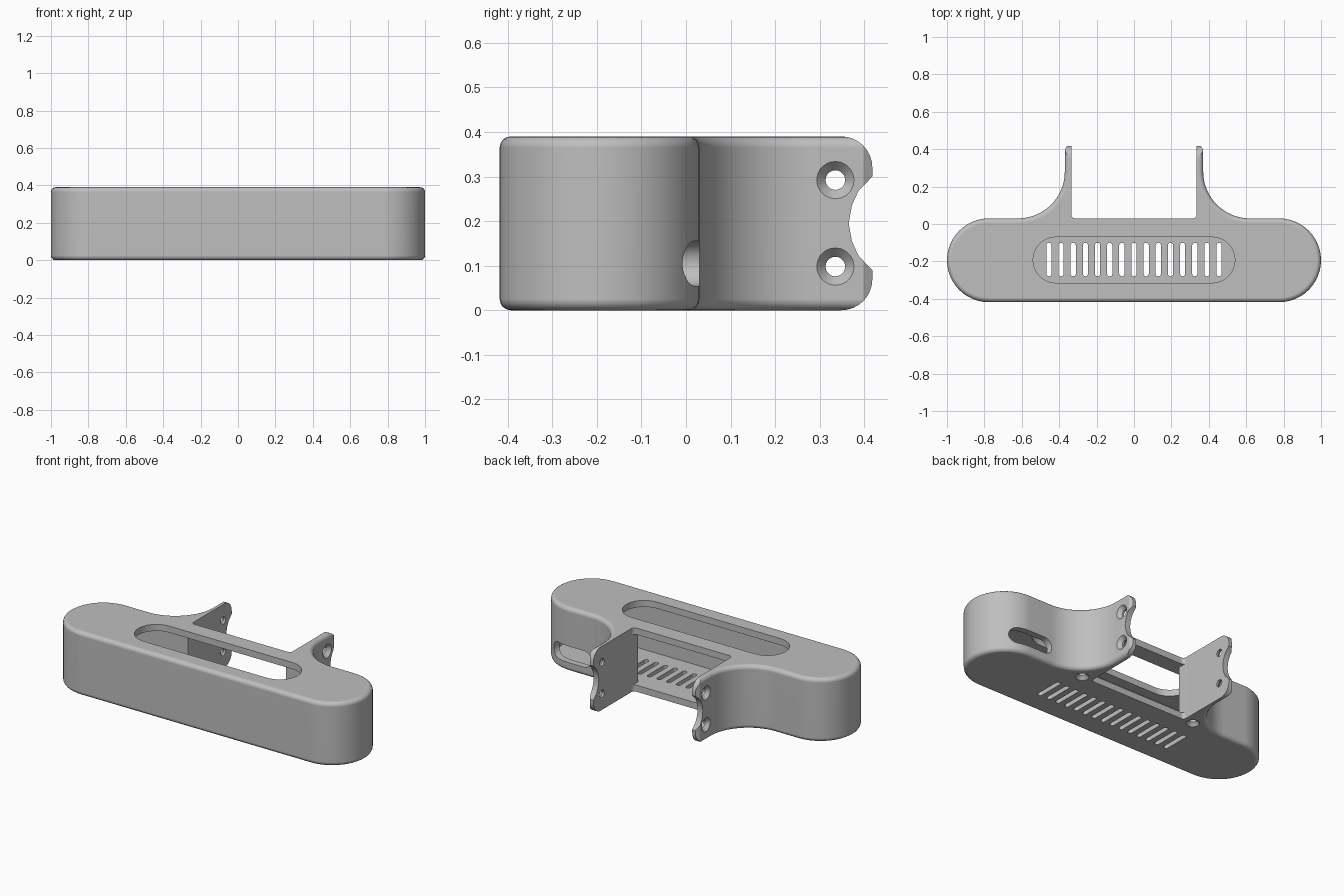
import bpy, bmesh, math
from mathutils import Matrix, Vector

old = bpy.data.objects.get("Cube")
if old:
    bpy.data.objects.remove(old, do_unlink=True)

TOP, WALL = 0.39, 0.04
CX, CY, R = 0.776, -0.194, 0.224      # rounded ends of the body
EAR_IN, EAR_OUT = 0.335, 0.37         # faces of the mounting ears

grey = bpy.data.materials.new("plastic_grey")
grey.use_nodes = True
grey.diffuse_color = (0.52, 0.52, 0.52, 1)
grey.node_tree.nodes["Principled BSDF"].inputs["Base Color"].default_value = grey.diffuse_color


def arc(cx, cy, r, a0, a1, n=12):
    angles = [math.radians(a0 + (a1 - a0) * i / n) for i in range(n + 1)]
    return [(cx + r * math.cos(a), cy + r * math.sin(a)) for a in angles]


def stadium(x0, x1, y0, y1, n=12):
    """Rounded slot outline, round along its shorter side."""
    cx, cy = (x0 + x1) / 2, (y0 + y1) / 2
    if x1 - x0 > y1 - y0:
        r = (y1 - y0) / 2
        return arc(x1 - r, cy, r, -90, 90, n) + arc(x0 + r, cy, r, 90, 270, n)
    r = (x1 - x0) / 2
    return arc(cx, y1 - r, r, 0, 180, n) + arc(cx, y0 + r, r, 180, 360, n)


def mirrored(half):
    return half + [(-x, y) for x, y in reversed(half)]


def prism(bm, pts, axis, lo, hi):
    """Extrude a 2D outline along the x, y or z axis."""
    place = {"x": lambda a, b: (lo, a, b), "y": lambda a, b: (a, lo, b),
             "z": lambda a, b: (a, b, lo)}[axis]
    face = bm.faces.new([bm.verts.new(place(*p)) for p in pts])
    ext = bmesh.ops.extrude_face_region(bm, geom=[face])["geom"]
    step = Vector([(hi - lo) * (axis == k) for k in "xyz"])
    bmesh.ops.translate(bm, vec=step, verts=[v for v in ext if isinstance(v, bmesh.types.BMVert)])


def cone(bm, start, end, r0, r1):
    start, end = Vector(start), Vector(end)
    d = end - start
    turn = d.to_track_quat("Z", "Y").to_matrix().to_4x4()
    bmesh.ops.create_cone(bm, cap_ends=True, segments=20, radius1=r0, radius2=r1, depth=d.length,
                          matrix=Matrix.Translation((start + end) / 2) @ turn)


def make(name, bm):
    bmesh.ops.recalc_face_normals(bm, faces=bm.faces[:])
    mesh = bpy.data.meshes.new(name)
    bm.to_mesh(mesh)
    bm.free()
    mesh.materials.append(grey)
    ob = bpy.data.objects.new(name, mesh)
    bpy.context.scene.collection.objects.link(ob)
    return ob


def cut(target, bm):
    cutter = make("cutter", bm)
    cutter.hide_render = True
    mod = target.modifiers.new("cut", "BOOLEAN")
    mod.operation, mod.solver, mod.object = "DIFFERENCE", "EXACT", cutter
    bpy.context.view_layer.objects.active = target
    bpy.ops.object.modifier_apply(modifier=mod.name)
    bpy.data.objects.remove(cutter, do_unlink=True)


# Housing: long rounded body flowing into two ears, outer rims softened
half = arc(CX, CY, R, -90, 90, 24) + arc(0.62, 0.28, 0.25, 270, 180, 16)
half += [(EAR_OUT, 0.46), (EAR_IN, 0.46)] + arc(0.315, 0.05, 0.02, 0, -90, 4)
bm = bmesh.new()
prism(bm, mirrored(half), "z", 0, TOP)


def is_outer_rim(e):
    a, b = (v.co for v in e.verts)
    inner = all(abs(p.x) < 0.34 and p.y > 0 for p in (a, b))
    tip = a.y > 0.45 and b.y > 0.45
    return abs(a.z - b.z) < 1e-5 and not inner and not tip


bmesh.ops.bevel(bm, geom=[e for e in bm.edges if is_outer_rim(e)], offset=0.025,
                offset_type="OFFSET", segments=4, profile=0.5, affect="EDGES")
housing = make("housing", bm)

# Hollow inside with the wide rear window
bm = bmesh.new()
neck = [(EAR_IN - 0.002, CY + R - WALL), (EAR_IN - 0.002, 0.1)]
prism(bm, mirrored(arc(CX, CY, R - WALL, -90, 90, 20) + neck), "z", WALL, TOP - WALL)
cut(housing, bm)

# Top opening
bm = bmesh.new()
prism(bm, stadium(-0.54, 0.54, -0.315, -0.07), "z", TOP - 0.1, TOP + 0.1)
cut(housing, bm)

# Row of floor vents
bm = bmesh.new()
for i in range(-7, 8):
    x = i * 0.065
    prism(bm, stadium(x - 0.014, x + 0.014, -0.28, -0.1, 6), "z", -0.1, 0.1)
cut(housing, bm)

# Cable slot on one side of the back
bm = bmesh.new()
prism(bm, stadium(0.62, 0.9, 0.055, 0.155), "y", -0.1, 0.1)
cut(housing, bm)

# Ear ends: rounded corners and a scooped notch
bm = bmesh.new()
upper = arc(0.348, TOP - 0.07, 0.07, 90, 0, 8) + [(0.418, 0.3), (0.387, 0.268), (0.372, 0.235)]
lower = [(y, TOP - z) for y, z in reversed(upper)]
prism(bm, [(0.348, 0.5)] + upper + [(0.365, TOP / 2)] + lower
      + [(0.348, -0.1), (0.5, -0.1), (0.5, 0.5)], "x", -0.5, 0.5)
cut(housing, bm)

# Softened outer corner of each ear tip
bm = bmesh.new()
for s in (-1, 1):
    prism(bm, [(s * 0.372, 0.395), (s * 0.4, 0.44), (s * 0.348, 0.43)], "z", -0.1, 0.5)
cut(housing, bm)

# Countersunk screw holes through the ears and blind ones under the floor
holes, sinks = bmesh.new(), bmesh.new()
for s in (-1, 1):
    for z in (0.098, 0.292):
        cone(holes, (s * 0.3, 0.335, z), (s * 0.42, 0.335, z), 0.022, 0.022)
        cone(sinks, (s * 0.38, 0.335, z), (s * 0.348, 0.335, z), 0.051, 0.022)
    cone(holes, (s * 0.4, 0.03, -0.02), (s * 0.4, 0.03, 0.15), 0.02, 0.02)
    cone(sinks, (s * 0.4, 0.03, -0.01), (s * 0.4, 0.03, 0.02), 0.048, 0.02)
cut(housing, holes)
cut(housing, sinks)

# Smooth curved walls, crisp cut edges
bpy.ops.object.select_all(action="DESELECT")
housing.select_set(True)
bpy.context.view_layer.objects.active = housing
bpy.ops.object.shade_smooth_by_angle(angle=math.radians(32))
weighted = housing.modifiers.new("even_shading", "WEIGHTED_NORMAL")
weighted.keep_sharp = True
